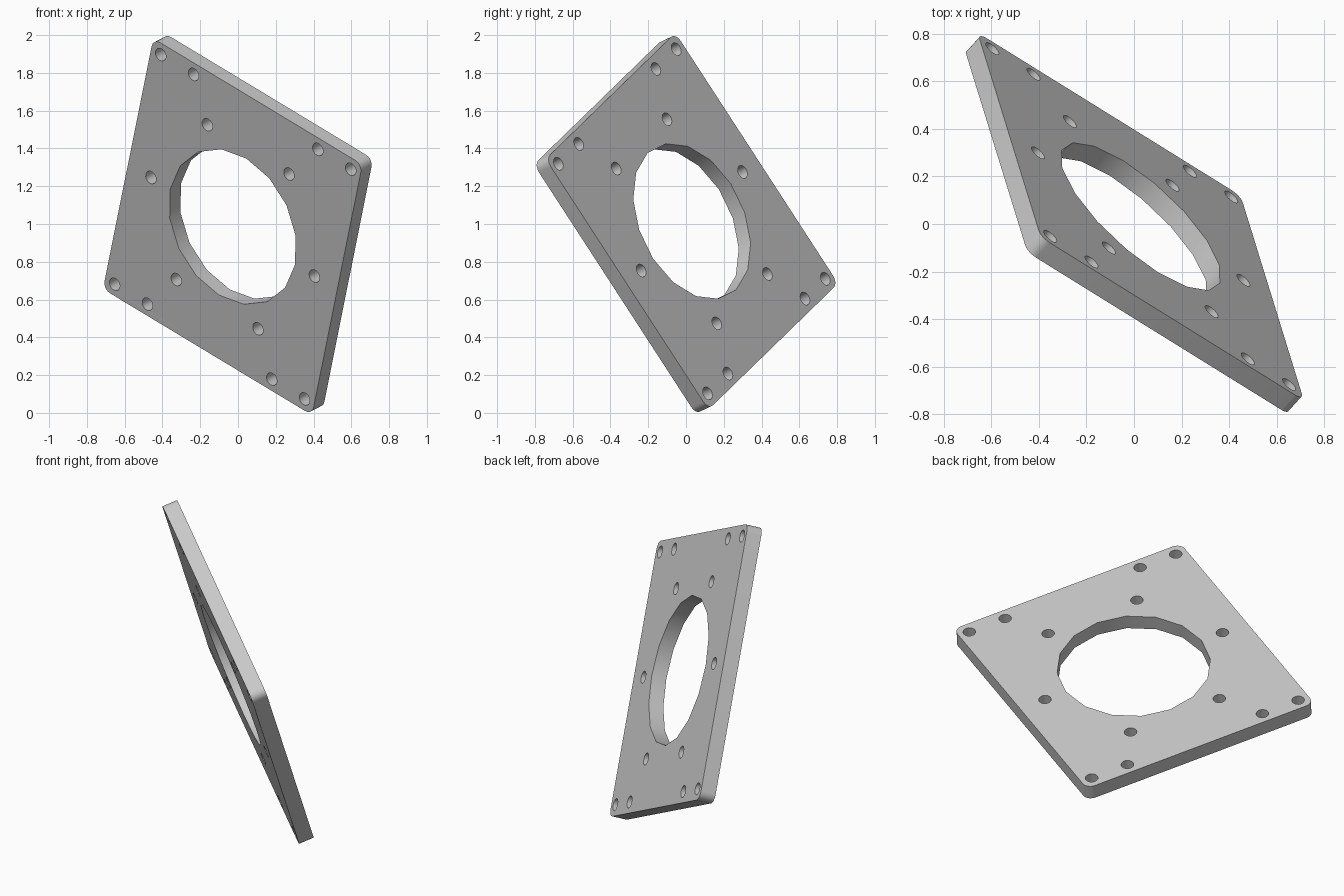
import bpy
import bmesh
from math import cos, sin, pi
from mathutils import Matrix, Vector

cube = bpy.data.objects.get("Cube")
if cube:
    bpy.data.objects.remove(cube, do_unlink=True)

HOLE_X, HOLE_Y = 0.665, 0.735     # corner bolt positions from the centre
MARGIN, CORNER = 0.067, 0.05      # bolt to edge, corner radius
THICK = 0.09
BORE, BOLT = 0.437, 0.036


def arc(cx, cy, r, start, sweep, steps):
    return [(cx + r * cos(start + sweep * i / steps),
             cy + r * sin(start + sweep * i / steps)) for i in range(steps)]


def circle(cx, cy, r):
    return arc(cx, cy, r, 0, 2 * pi, 16)


# Rounded outline
ix, iy = HOLE_X + MARGIN - CORNER, HOLE_Y + MARGIN - CORNER
outline = []
for k, (sx, sy) in enumerate([(1, 1), (-1, 1), (-1, -1), (1, -1)]):
    a = k * pi / 2
    outline += arc(sx * ix, sy * iy, CORNER, a, pi / 2, 5)
    outline.append((sx * ix + CORNER * cos(a + pi / 2),
                    sy * iy + CORNER * sin(a + pi / 2)))

# Central bore, six-bolt ring and paired corner bolts
loops = [outline, circle(0, 0, BORE)]
for k in range(6):
    loops.append(circle(0.572 * cos(k * pi / 3), 0.572 * sin(k * pi / 3), BOLT))
for sx in (-1, 1):
    for sy in (-1, 1):
        for x in (HOLE_X, 0.435):
            loops.append(circle(sx * x, sy * HOLE_Y, BOLT))

# Filled profile with holes, extruded to a plate
curve = bpy.data.curves.new("plate_profile", "CURVE")
curve.dimensions = "2D"
curve.fill_mode = "BOTH"
curve.extrude = THICK / 2
for pts in loops:
    spline = curve.splines.new("POLY")
    spline.points.add(len(pts) - 1)
    for p, (x, y) in zip(spline.points, pts):
        p.co = (x, y, 0, 1)
    spline.use_cyclic_u = True
plate = bpy.data.objects.new("mounting_plate", curve)
bpy.context.collection.objects.link(plate)
bpy.ops.object.select_all(action="DESELECT")
plate.select_set(True)
bpy.context.view_layer.objects.active = plate
bpy.ops.object.convert(target="MESH")
plate = bpy.context.view_layer.objects.active
plate.name = "mounting_plate"

# Weld the walls to the caps and tilt the plate
u = Vector((1.006, -0.624, -0.607)).normalized()
w = Vector((-0.2455, 0.79, -1.214))
w = (w - u * w.dot(u)).normalized()
tilt = Matrix((u, w, u.cross(w))).transposed().to_4x4()
bm = bmesh.new()
bm.from_mesh(plate.data)
bmesh.ops.remove_doubles(bm, verts=bm.verts, dist=0.0005)
bmesh.ops.recalc_face_normals(bm, faces=bm.faces)
bm.transform(Matrix.Translation((0, 0, 1)) @ tilt)
bm.to_mesh(plate.data)
bm.free()

# Plain grey finish
grey = bpy.data.materials.new("grey_metal")
grey.use_nodes = True
colour = (0.58, 0.58, 0.58, 1)
grey.diffuse_color = colour
grey.node_tree.nodes["Principled BSDF"].inputs["Base Color"].default_value = colour
plate.data.materials.clear()
plate.data.materials.append(grey)
bpy.ops.object.shade_smooth_by_angle(angle=pi / 6)
